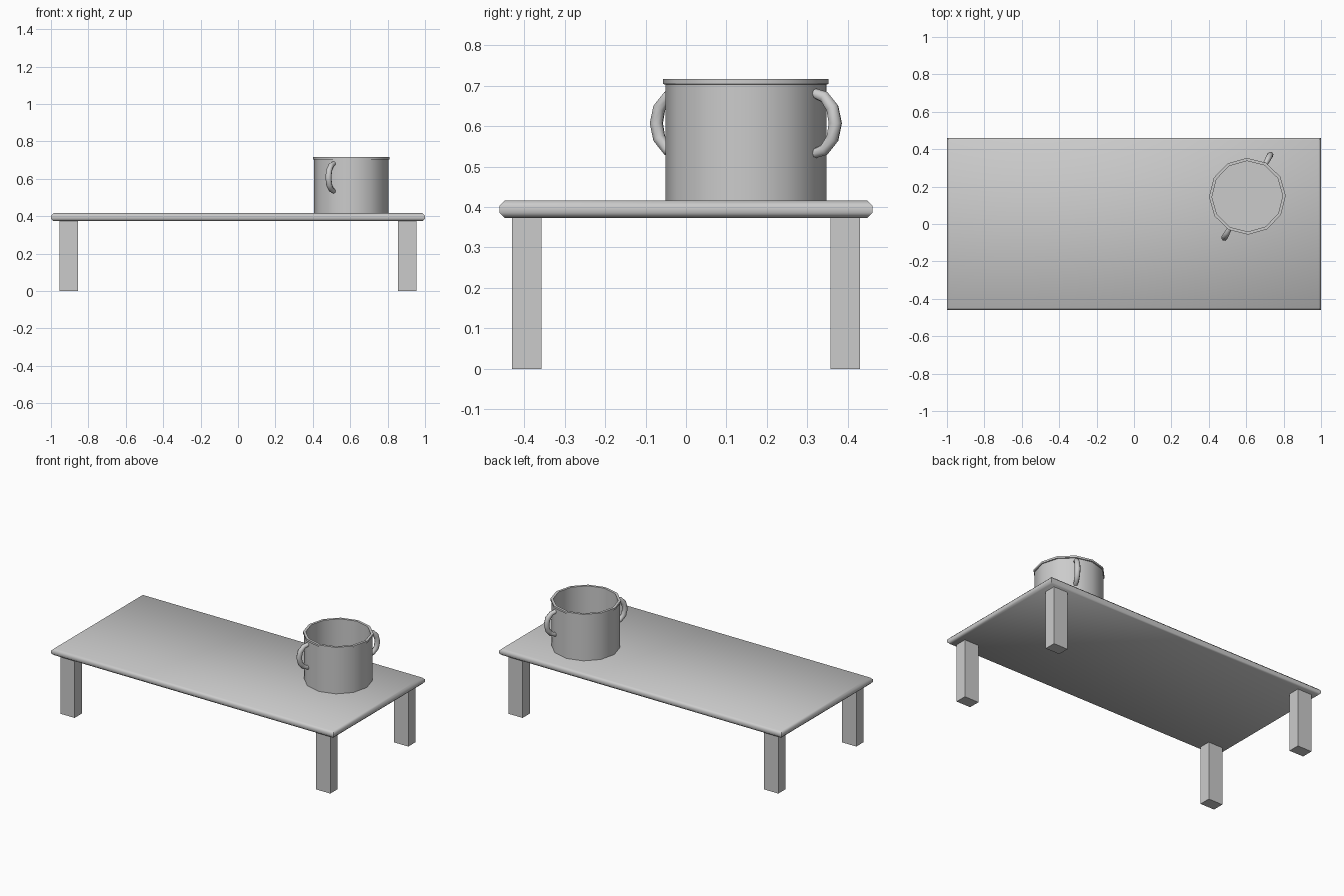
import bpy, bmesh
from math import sin, cos, pi, radians

if "Cube" in bpy.data.objects:
    bpy.data.objects.remove(bpy.data.objects["Cube"])


def finish(name, bm, smooth_angle=None):
    bmesh.ops.recalc_face_normals(bm, faces=bm.faces)
    mesh = bpy.data.meshes.new(name)
    bm.to_mesh(mesh)
    bm.free()
    ob = bpy.data.objects.new(name, mesh)
    bpy.context.collection.objects.link(ob)
    if smooth_angle:
        bpy.ops.object.select_all(action='DESELECT')
        bpy.context.view_layer.objects.active = ob
        ob.select_set(True)
        bpy.ops.object.shade_smooth_by_angle(angle=radians(smooth_angle))
    return ob


def loft(name, rings, smooth_angle=None):
    """Skin a stack of equal-sized rings and cap both ends."""
    bm = bmesh.new()
    loops = [[bm.verts.new(p) for p in ring] for ring in rings]
    n = len(loops[0])
    for a, b in zip(loops, loops[1:]):
        for i in range(n):
            j = (i + 1) % n
            bm.faces.new((a[i], a[j], b[j], b[i]))
    bm.faces.new(loops[0])
    bm.faces.new(loops[-1])
    return finish(name, bm, smooth_angle)


def rect(cx, cy, hx, hy, z):
    return [(cx + sx * hx, cy + sy * hy, z)
            for sx, sy in ((-1, -1), (1, -1), (1, 1), (-1, 1))]


# Table top with chamfered upper and lower edges
HX, HY, IN = 1.0, 0.461, 0.013
loft("table_top", [rect(0, 0, HX - d, HY - d, z) for d, z in
                   ((IN, 0.373), (0, 0.386), (0, 0.403), (IN, 0.416))], 50)

# Four square-cut legs
for sx, xn in ((-1, "left"), (1, "right")):
    for sy, yn in ((-1, "front"), (1, "back")):
        loft(f"{yn}_{xn}_leg", [rect(sx * 0.905, sy * 0.394, 0.05, 0.0365, z)
                                for z in (0, 0.375)])

# Hollow pot with a thin projecting rim
PX, PY, TURN, SIDES = 0.606, 0.148, radians(61), 12
profile = [(0.199, 0.416), (0.199, 0.703), (0.205, 0.704),
           (0.205, 0.716), (0.189, 0.716), (0.189, 0.426)]
loft("pot", [[(PX + r * cos(TURN + 2 * pi * i / SIDES),
               PY + r * sin(TURN + 2 * pi * i / SIDES), z)
              for i in range(SIDES)] for r, z in profile], 40)


# Two curved handles on opposite sides of the pot
def handle(name, direction):
    rings = []
    for k in range(7):
        t = pi * (k / 6 - 0.5)
        tube = 0.0125 + 0.0045 * cos(t)
        ring = []
        for i in range(8):
            a = 2 * pi * i / 8
            out = 0.192 + 0.061 * cos(t) + tube * cos(a) * cos(t)
            side = tube * sin(a)
            z = 0.607 + 0.075 * sin(t) + tube * cos(a) * sin(t)
            ring.append((PX + out * cos(direction) - side * sin(direction),
                         PY + out * sin(direction) + side * cos(direction), z))
        rings.append(ring)
    loft(name, rings, 50)


handle("pot_handle_back", TURN)
handle("pot_handle_front", TURN + pi)
